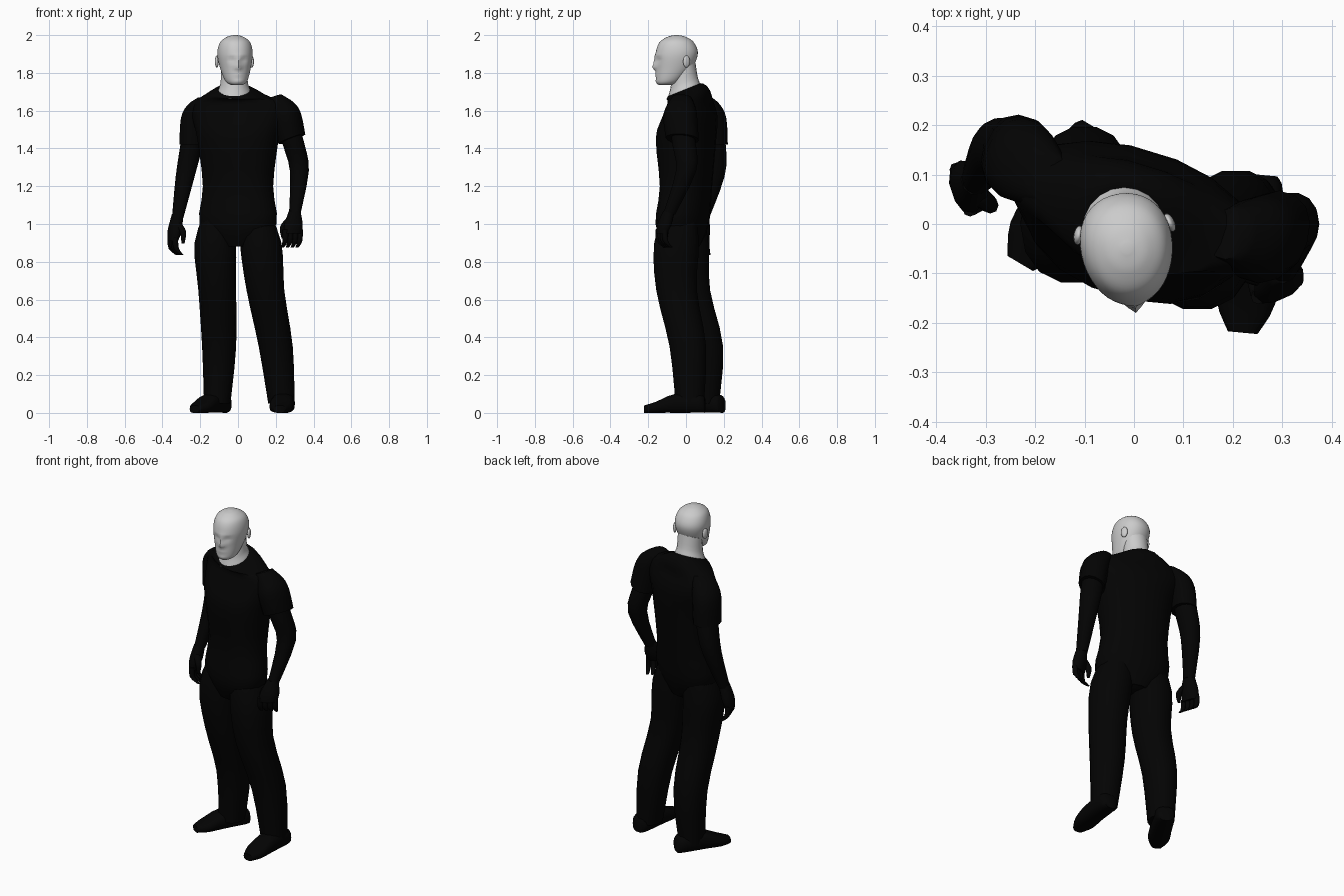
import bpy, bmesh, math
from mathutils import Vector, Matrix

if "Cube" in bpy.data.objects:
    bpy.data.objects.remove(bpy.data.objects["Cube"])

UP = Vector((0, 0, 1))
BODY_TURN = math.radians(-17)
HEAD_TURN = math.radians(8)


def make_material(name, value):
    material = bpy.data.materials.new(name)
    material.use_nodes = True
    material.diffuse_color = (value, value, value, 1)
    shader = material.node_tree.nodes["Principled BSDF"]
    shader.inputs["Base Color"].default_value = material.diffuse_color
    return material


black = make_material("black cloth", .001)
grey = make_material("pale grey skin", .6)


def finish(name, bm, material):
    bmesh.ops.recalc_face_normals(bm, faces=bm.faces)
    mesh = bpy.data.meshes.new(name)
    bm.to_mesh(mesh)
    bm.free()
    mesh.materials.append(material)
    part = bpy.data.objects.new(name, mesh)
    bpy.context.collection.objects.link(part)
    bpy.ops.object.select_all(action="DESELECT")
    part.select_set(True)
    bpy.context.view_layer.objects.active = part
    bpy.ops.object.shade_smooth_by_angle(angle=math.radians(60))


def spline(keys, steps):
    """Smooth curve through keys of any dimension."""
    keys = [Vector(key) for key in keys]
    last = len(keys) - 1
    for i in range(last):
        before, start, end, after = (keys[min(max(i + k, 0), last)] for k in (-1, 0, 1, 2))
        for step in range(steps):
            t = step / steps
            leave, arrive = (end - before) / 2, (after - start) / 2
            ease = t * t * (3 - 2 * t)
            yield (start.lerp(end, ease) + leave * (t * (1 - t) ** 2)
                   - arrive * (t * t * (1 - t)))
    yield keys[last]


def loft(keys, across, along, sides=14, steps=3, power=2.2):
    """Closed skin over rings keyed as x, y, z, half width, half depth."""
    bm = bmesh.new()
    rings = []
    for x, y, z, width, depth in spline(keys, steps):
        ring = []
        for i in range(sides):
            angle = math.tau * i / sides
            c, s = (math.copysign(abs(f) ** (2 / power), f)
                    for f in (math.cos(angle), math.sin(angle)))
            ring.append(bm.verts.new(Vector((x, y, z)) + across * width * c + along * depth * s))
        rings.append(ring)
    for low, high in zip(rings, rings[1:]):
        for i in range(sides):
            bm.faces.new((low[i - 1], low[i], high[i], high[i - 1]))
    bm.faces.new(rings[0])
    bm.faces.new(rings[-1])
    return bm


def level_loft(keys, turn=0, lean=0, **options):
    """Loft over rings turned about the upright axis and leaning sideways."""
    rotation = Matrix.Rotation(turn, 3, "Z")
    return loft(keys, rotation @ Vector((1, 0, lean)), rotation @ Vector((0, 1, 0)), **options)


def limb(name, path, radii, stretch=1.1, **options):
    """Limb along a path, each ring stretched front to back."""
    keys = [(*point, radius, radius * stretch) for point, radius in zip(path, radii)]
    finish(name, level_loft(keys, **options), black)


def scoop(bm):
    """Tilt everything near the collar so it dips at the front."""
    for vert in bm.verts:
        slope = min(max(vert.co.z - 1.66, 0) * 10, .4)
        vert.co.z += slope * (vert.co.y + .01)


# Shirt body, with a scooped collar that rises towards the back
shirt = level_loft([
    (0, -.02, .88, .1, .09), (0, -.02, 1, .21, .13), (0, 0, 1.2, .19, .13),
    (0, 0, 1.45, .22, .15), (0, .02, 1.56, .25, .13), (0, .025, 1.64, .25, .1),
    (-.01, .01, 1.68, .16, .11), (-.02, -.01, 1.71, .088, .088)], BODY_TURN, sides=18)
scoop(shirt)
finish("shirt", shirt, black)

# Trouser legs, from hip to hem
LEG = (.07, .11, .1, .09, .07)
limb("right_trouser_leg", [(-.09, .01, 1.1), (-.12, 0, .9), (-.11, .02, .65),
                           (-.1, .1, .35), (-.11, .1, .05)], LEG)
limb("left_trouser_leg", [(.08, -.03, 1.1), (.12, -.05, .9), (.145, -.05, .65),
                          (.2, .01, .35), (.23, .02, .05)], LEG)


# Shoes, from heel to toe
def shoe(name, heel, toe):
    heel, toe = Vector(heel), Vector(toe)
    side = (toe - heel).cross(UP).normalized()
    keys = []
    for part, width, height in ((0, .04, .04), (.1, .055, .05), (.5, .06, .05),
                                (.8, .06, .03), (1, .03, .02)):
        keys.append((*(heel.lerp(toe, part) + UP * height), width, height))
    finish(name, loft(keys, side, UP, power=2.8), black)


shoe("right_shoe", (-.07, .19, 0), (-.23, -.08, 0))
shoe("left_shoe", (.25, .1, 0), (.22, -.22, 0))

# Sleeves and bare arms, from shoulder to wrist
SLEEVE = (.04, .06, .07, .068)
ARM = (.055, .058, .05, .03)
limb("left_sleeve", [(.19, -.02, 1.67), (.235, -.025, 1.62), (.26, -.03, 1.56), (.285, -.02, 1.45)],
     SLEEVE, 1.3, turn=BODY_TURN, lean=.4)
limb("right_sleeve", [(-.17, .09, 1.67), (-.205, .11, 1.63), (-.23, .13, 1.56), (-.24, .14, 1.42)],
     SLEEVE, 1.2, turn=BODY_TURN)
limb("left_arm", [(.26, -.03, 1.55), (.295, -.01, 1.42), (.325, 0, 1.28), (.3, -.09, 1.05)], ARM)
limb("right_arm", [(-.23, .13, 1.55), (-.25, .15, 1.4), (-.28, .15, 1.25), (-.32, .09, 1.03)], ARM)


# Hands: flat palm, four curled fingers and a thumb
def hand(side, wrist, knuckles, outward, curl):
    wrist, knuckles = Vector(wrist), Vector(knuckles)
    outward, curl = Vector(outward).normalized(), Vector(curl).normalized()
    keys = [(*wrist, .03, .03), (*wrist.lerp(knuckles, .6), .053, .035), (*knuckles, .05, .025)]
    finish(side + "_palm", loft(keys, outward, curl, sides=10), black)
    finger = (.015, .014, .008)
    for index, name in enumerate(("little", "ring", "middle", "index")):
        base = knuckles + outward * (index - 1.5) * .028
        tip = base - UP * .075 + curl * .04
        limb(f"{side}_{name}_finger", [base + UP * .02, base - UP * .04 + curl * .005, tip],
             finger, 1, sides=8)
    start = wrist.lerp(knuckles, .3) + outward * .02
    bend = start + outward * .035 + curl * .02 - UP * .05
    limb(side + "_thumb", [start, bend, bend - UP * .06], (.02, .017, .008), 1, sides=8)


hand("left", (.3, -.09, 1.07), (.29, -.13, .95), (-.9, -.4, 0), (-.4, .9, 0))
hand("right", (-.32, .09, 1.05), (-.345, .07, .91), (.3, -.9, 0), (.9, .3, 0))

# Neck, widening to fill the collar
neck = level_loft([(-.02, -.01, 1.68, .09, .09), (-.02, -.01, 1.71, .084, .084),
                   (-.02, -.01, 1.75, .072, .072), (-.02, -.01, 1.83, .07, .06)],
                  sides=20, power=2)
scoop(neck)
finish("neck", neck, grey)

# Head, from chin to crown
head = level_loft([
    (0, -.1, 1.735, .03, .035), (0, -.085, 1.755, .058, .063), (0, -.055, 1.82, .08, .095),
    (0, -.04, 1.9, .093, .112), (0, -.04, 1.96, .08, .092), (0, -.04, 1.99, .045, .05),
    (0, -.04, 2, .01, .01)], sides=40, steps=6, power=2.1)

# Face relief: side offset, height, spread sideways and upwards, push
RELIEF = {
    "nose_tip": (0, 1.83, .018, .015, .02),
    "nose_bridge": (0, 1.86, .012, .02, .01),
    "eye_sockets": (.034, 1.87, .018, .012, -.01),
    "brow": (0, 1.89, .05, .01, .004),
    "lips": (0, 1.79, .025, .01, .005),
    "chin": (0, 1.755, .025, .012, .004),
}
for vert in head.verts:
    x, y, z = vert.co
    vert.co.x *= 1 + .7 * (y + .04)
    if y < -.03:
        for offset, height, wide, tall, push in RELIEF.values():
            reach = ((abs(x) - offset) / wide) ** 2 + ((z - height) / tall) ** 2
            vert.co.y -= push * math.exp(-reach)

# The head looks slightly to its left
pose = Matrix.Translation((-.02, -.01, 0)) @ Matrix.Rotation(HEAD_TURN, 4, "Z")
head.transform(pose)
finish("head", head, grey)

# Ears, angled out from the sides of the head
for side, sign in (("left", 1), ("right", -1)):
    ear = bmesh.new()
    bmesh.ops.create_uvsphere(ear, u_segments=14, v_segments=10, radius=1)
    ear.transform(pose @ Matrix.Translation((sign * .093, 0, 1.86))
                  @ Matrix.Rotation(sign * .3, 4, "Z") @ Matrix.Diagonal((.01, .02, .032, 1)))
    finish(side + "_ear", ear, grey)
